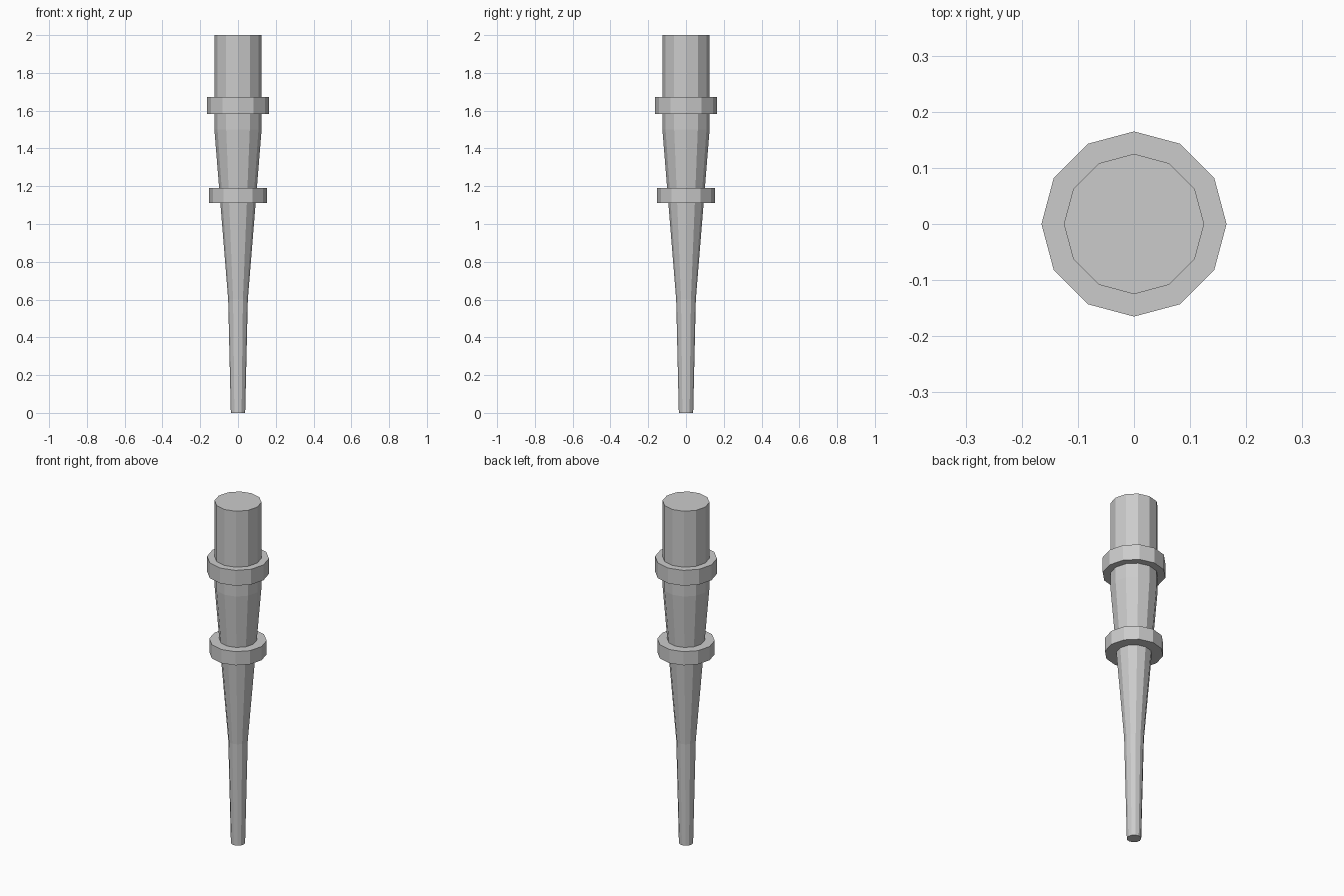
import bpy, bmesh
from math import cos, sin, pi

if "Cube" in bpy.data.objects:
    bpy.data.objects.remove(bpy.data.objects["Cube"])

SIDES = 12


def turned(name, profile):
    """Closed, flat-shaded solid turned around z from (radius, height) pairs."""
    bm = bmesh.new()
    rings = [[bm.verts.new((r * cos(2 * pi * i / SIDES), r * sin(2 * pi * i / SIDES), z))
              for i in range(SIDES)] for r, z in profile]
    for low, high in zip(rings, rings[1:]):
        for i in range(SIDES):
            j = (i + 1) % SIDES
            bm.faces.new((low[i], low[j], high[j], high[i]))
    bm.faces.new(rings[0][::-1])
    bm.faces.new(rings[-1])
    mesh = bpy.data.meshes.new(name)
    bm.to_mesh(mesh)
    bm.free()
    obj = bpy.data.objects.new(name, mesh)
    bpy.context.collection.objects.link(obj)
    return obj


# Tapered leg with a straight top
turned("leg_shaft", [(0.038, 0), (0.052, 0.6), (0.125, 1.5), (0.125, 2)])

# Two raised collars
turned("lower_collar", [(0.153, 1.11), (0.153, 1.19)])
turned("upper_collar", [(0.165, 1.582), (0.165, 1.672)])
